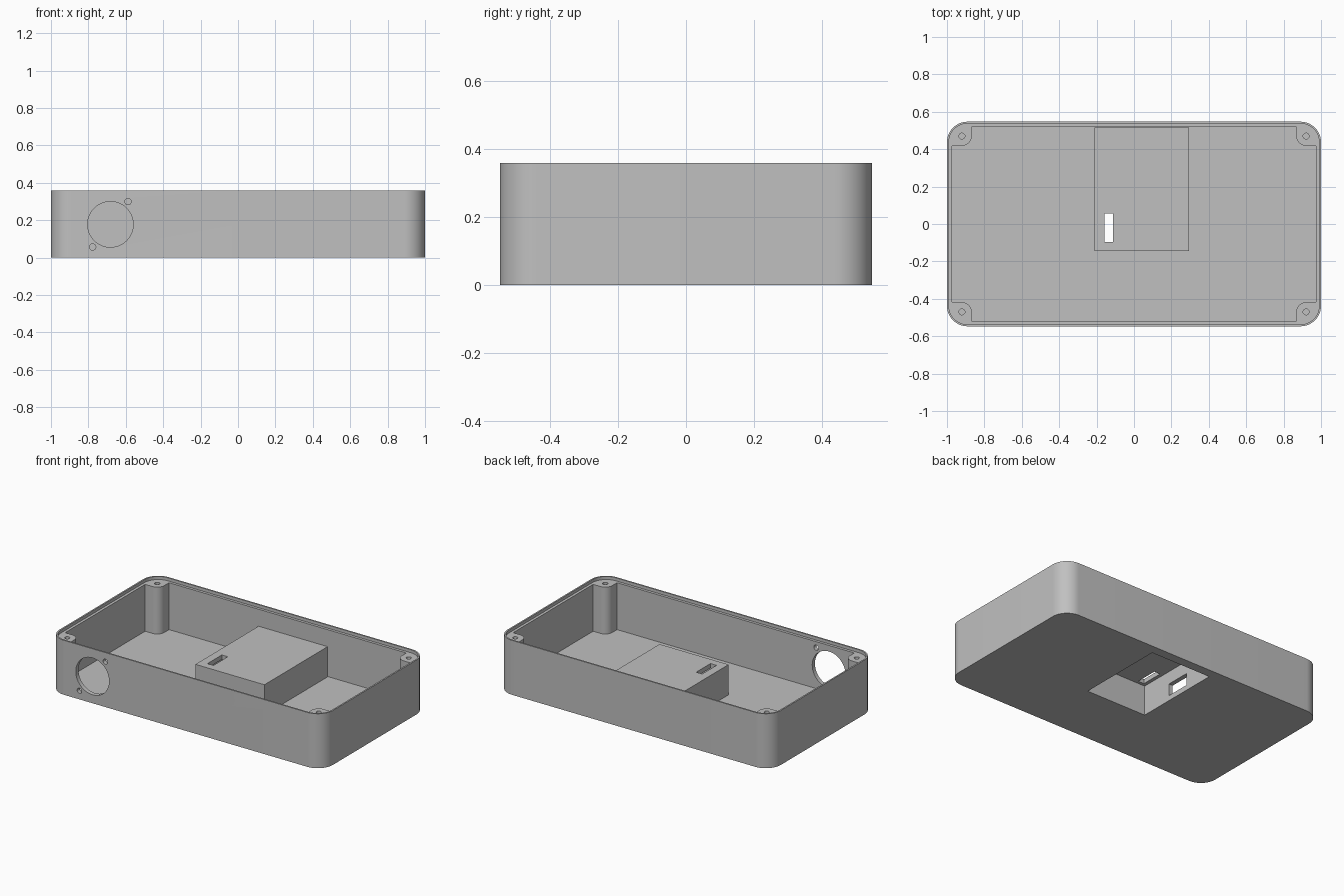
import bpy, bmesh, math
from mathutils import Vector

old = bpy.data.objects.get("Cube")
if old:
    bpy.data.objects.remove(old, do_unlink=True)

HX, HY, HZ = 1.0, 0.547, 0.36      # half length, half depth, full height
WALL, LIP, FLOOR = 0.028, 0.01, 0.03
LEDGE = 0.34                       # height of the lid seat and boss tops
BOSS_X, BOSS_Y, BOSS_R = 0.92, 0.47, 0.052

grey = bpy.data.materials.new("plain grey")
grey.use_nodes = True
colour = (0.53, 0.53, 0.53, 1)
grey.diffuse_color = colour
grey.node_tree.nodes["Principled BSDF"].inputs["Base Color"].default_value = colour


def prism(name, outline, z0, z1):
    """Solid made by raising a flat outline from z0 to z1."""
    bm = bmesh.new()
    base = bm.faces.new([bm.verts.new((x, y, z0)) for x, y in outline])
    top = bmesh.ops.extrude_face_region(bm, geom=[base])["geom"]
    bmesh.ops.translate(bm, vec=(0, 0, z1 - z0),
                        verts=[v for v in top if isinstance(v, bmesh.types.BMVert)])
    bmesh.ops.recalc_face_normals(bm, faces=bm.faces)
    mesh = bpy.data.meshes.new(name)
    bm.to_mesh(mesh)
    bm.free()
    mesh.materials.append(grey)
    obj = bpy.data.objects.new(name, mesh)
    bpy.context.collection.objects.link(obj)
    return obj


def box(name, x0, x1, y0, y1, z0, z1):
    return prism(name, [(x0, y0), (x1, y0), (x1, y1), (x0, y1)], z0, z1)


def arc(cx, cy, r, a0, a1, steps):
    angles = [math.radians(a0 + (a1 - a0) * i / steps) for i in range(steps + 1)]
    return [(cx + r * math.cos(a), cy + r * math.sin(a)) for a in angles]


def rounded(hx, hy, r):
    pts = []
    for i, (sx, sy) in enumerate([(1, 1), (-1, 1), (-1, -1), (1, -1)]):
        pts += arc(sx * (hx - r), sy * (hy - r), r, 90 * i, 90 * i + 90, 16)
    return pts


def cylinder(name, x, y, r, z0, z1, steps):
    return prism(name, arc(x, y, r, 0, 360, steps)[:-1], z0, z1)


def combine(target, tool, operation="DIFFERENCE"):
    """Apply a boolean and discard the tool."""
    mod = target.modifiers.new("shape", "BOOLEAN")
    mod.operation, mod.solver, mod.object = operation, "EXACT", tool
    bpy.ops.object.select_all(action="DESELECT")
    target.select_set(True)
    bpy.context.view_layer.objects.active = target
    bpy.ops.object.modifier_apply(modifier=mod.name)
    bpy.data.objects.remove(tool, do_unlink=True)


# Outer shell with a stepped rim for the lid
case = prism("enclosure_case", rounded(HX, HY, 0.11), 0, HZ)
combine(case, prism("lid_seat", rounded(HX - LIP, HY - LIP, 0.10), LEDGE, HZ + 0.1))

# Interior, leaving a round-nosed screw boss in each corner
ix, iy = HX - WALL, HY - WALL
corner = [(ix, BOSS_Y - BOSS_R)] + arc(BOSS_X, BOSS_Y, BOSS_R, 270, 180, 12) + [(BOSS_X - BOSS_R, iy)]
cavity = []
for sx, sy in [(1, 1), (-1, 1), (-1, -1), (1, -1)]:
    pts = [(sx * x, sy * y) for x, y in corner]
    cavity += pts if sx * sy > 0 else pts[::-1]
combine(case, prism("cavity", cavity, FLOOR, HZ + 0.1))

# Raised compartment, hollow from below
combine(case, box("compartment", -0.21, 0.295, -0.145, 0.515, 0.01, 0.23), "UNION")
combine(case, box("compartment_pocket", -0.18, 0.265, -0.115, 0.485, -0.1, 0.20))
combine(case, box("top_slot", -0.157, -0.113, -0.095, 0.055, 0.15, 0.3))
combine(case, box("side_slot", -0.25, -0.15, 0.11, 0.275, 0.035, 0.115))

# Screw holes in the bosses
for sx in (-1, 1):
    for sy in (-1, 1):
        combine(case, cylinder("screw_hole", sx * BOSS_X, sy * BOSS_Y, 0.016, 0.12, HZ + 0.1, 16))

# Round opening and two fixing holes through the front wall
for x, z, r, steps in [(-0.682, 0.178, 0.122, 48), (-0.588, 0.30, 0.017, 16), (-0.777, 0.057, 0.017, 16)]:
    tool = cylinder("front_hole", 0, 0, r, -0.06, 0.06, steps)
    tool.rotation_euler.x = math.pi / 2
    tool.location = Vector((x, -HY, z))
    bpy.context.view_layer.update()
    combine(case, tool)

bpy.ops.object.shade_smooth_by_angle(angle=math.radians(30))
